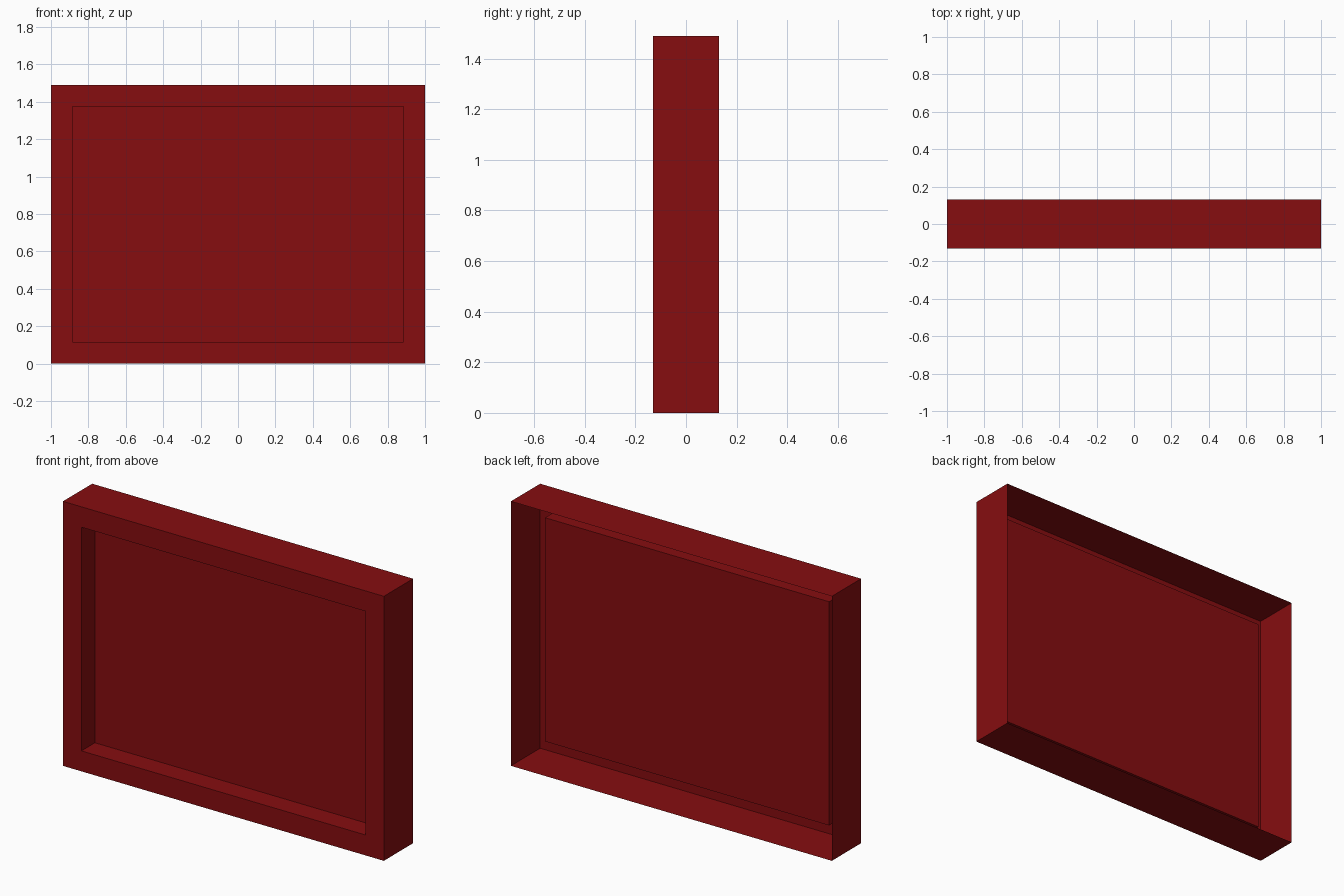
import bpy, bmesh
from mathutils import Matrix, Vector

WIDTH, DEPTH, HEIGHT = 2.0, 0.26, 1.49
BORDER, RECESS = 0.115, 0.12

default = bpy.data.objects.get("Cube")
if default:
    bpy.data.objects.remove(default, do_unlink=True)

# Single dark red finish
red = bpy.data.materials.new("dark_red")
red.use_nodes = True
colour = (0.24, 0.004, 0.005, 1)
red.diffuse_color = colour
red.node_tree.nodes["Principled BSDF"].inputs["Base Color"].default_value = colour


def face_towards(bm, direction):
    return max(bm.faces, key=lambda f: f.normal.dot(Vector(direction)))


# Thin outer shell standing on the ground
bm = bmesh.new()
bmesh.ops.create_cube(bm, size=1)
bmesh.ops.transform(
    bm, verts=bm.verts,
    matrix=Matrix.Translation((0, 0, HEIGHT / 2)) @ Matrix.Diagonal((WIDTH, DEPTH, HEIGHT, 1)))
bm.normal_update()

# Open back
bmesh.ops.delete(bm, geom=[face_towards(bm, (0, 1, 0))], context='FACES_ONLY')

# Flat front border around a pressed-in panel
front = face_towards(bm, (0, -1, 0))
bmesh.ops.inset_individual(bm, faces=[front], thickness=BORDER, use_even_offset=True)
panel = bmesh.ops.extrude_discrete_faces(bm, faces=[front])["faces"][0]
bmesh.ops.translate(bm, verts=panel.verts, vec=(0, RECESS, 0))

mesh = bpy.data.meshes.new("recessed_frame")
bm.normal_update()
bm.to_mesh(mesh)
bm.free()
mesh.materials.append(red)
frame = bpy.data.objects.new("recessed_frame", mesh)
bpy.context.collection.objects.link(frame)
